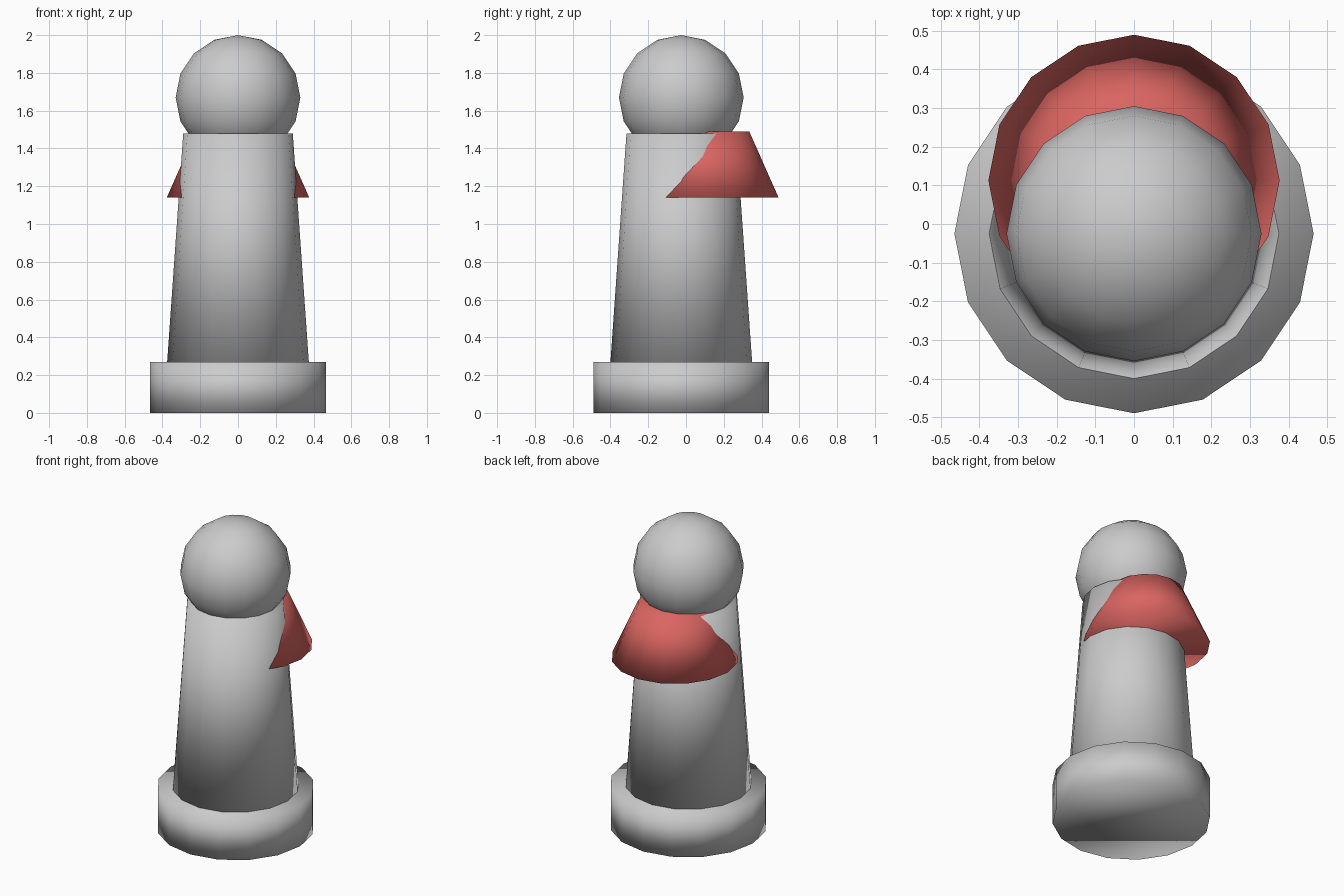
import bpy

if "Cube" in bpy.data.objects:
    bpy.data.objects.remove(bpy.data.objects["Cube"])

SIDES = 16
STATUE_Y = -0.025


def finish(name):
    obj = bpy.context.object
    obj.name = name
    bpy.ops.object.shade_smooth()
    return obj


def frustum(name, y, z0, z1, r0, r1):
    bpy.ops.mesh.primitive_cone_add(vertices=SIDES, radius1=r0, radius2=r1, depth=z1 - z0,
                                    location=(0, y, (z0 + z1) / 2))
    return finish(name)


# Round plinth and tapered body
frustum("base", STATUE_Y, 0, 0.27, 0.465, 0.465)
frustum("body", STATUE_Y, 0.27, 1.48, 0.375, 0.29)

# Head
bpy.ops.mesh.primitive_uv_sphere_add(segments=SIDES, ring_count=8, radius=0.33,
                                     location=(0, STATUE_Y, 1.67))
finish("head")

# Red bib, offset so it emerges from one side of the body
bib = frustum("bib", 0.113, 1.14, 1.49, 0.377, 0.222)
red = bpy.data.materials.new("red_cloth")
red.diffuse_color = (0.7, 0.13, 0.12, 1)
red.use_nodes = True
red.node_tree.nodes["Principled BSDF"].inputs["Base Color"].default_value = red.diffuse_color
bib.data.materials.append(red)
